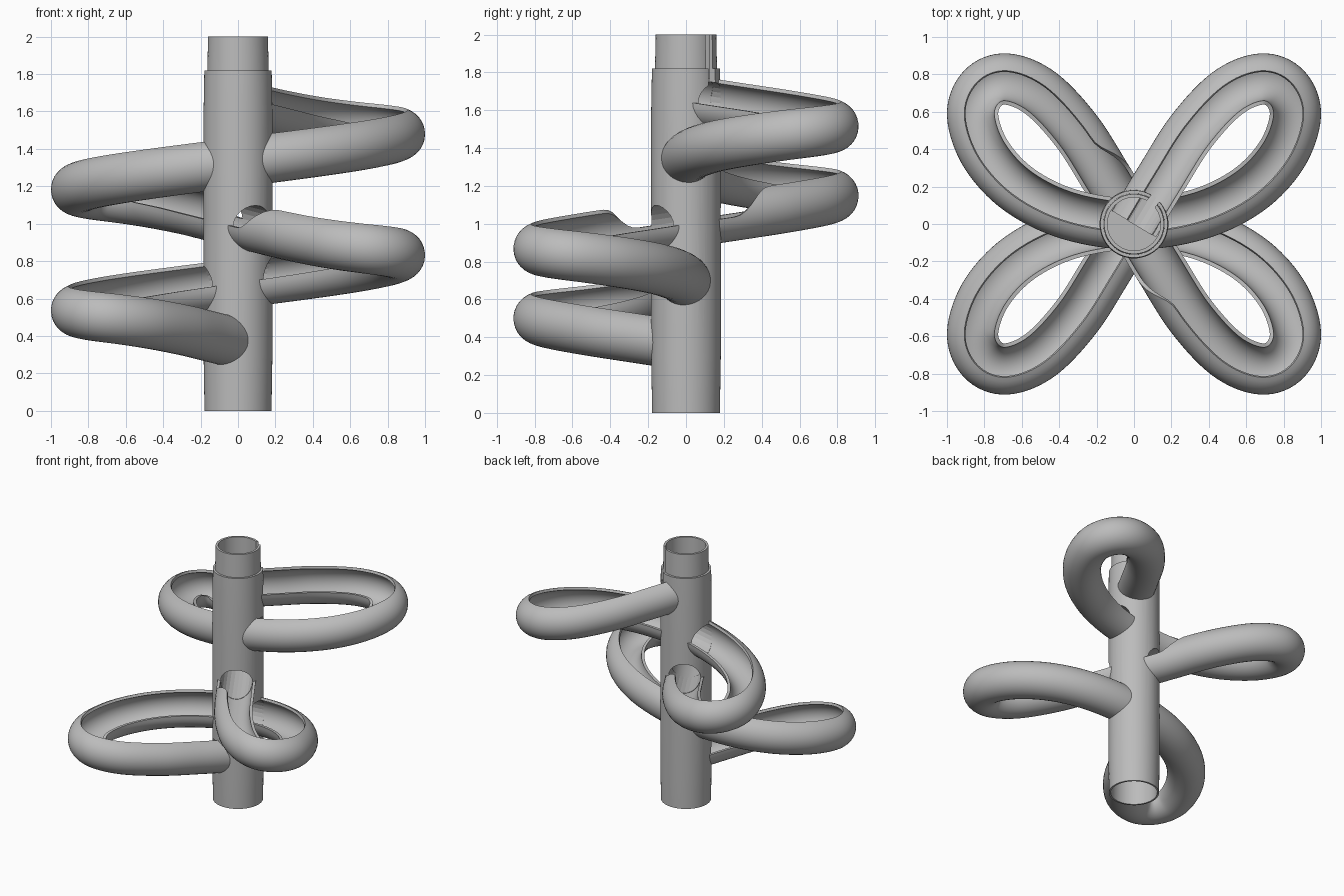
import bpy, bmesh, math
from mathutils import Vector

cube = bpy.data.objects.get("Cube")
if cube:
    bpy.data.objects.remove(cube, do_unlink=True)

grey = bpy.data.materials.new("plain grey")
grey.use_nodes = True
grey.diffuse_color = (0.5, 0.5, 0.5, 1)
grey.node_tree.nodes["Principled BSDF"].inputs["Base Color"].default_value = (0.5, 0.5, 0.5, 1)

OUTER, INNER = 0.137, 0.116       # channel radii
TOP_Z, END_Z = 1.655, 0.36        # centre height at the start and end


def finish(bm, name):
    bmesh.ops.recalc_face_normals(bm, faces=bm.faces)
    mesh = bpy.data.meshes.new(name)
    bm.to_mesh(mesh)
    bm.free()
    mesh.materials.append(grey)
    obj = bpy.data.objects.new(name, mesh)
    bpy.context.collection.objects.link(obj)
    return obj


def skin(rings, name):
    """Bridge closed rings into a capped tube."""
    bm = bmesh.new()
    loops = [[bm.verts.new(p) for p in ring] for ring in rings]
    n = len(loops[0])
    for a, b in zip(loops, loops[1:]):
        for i in range(n):
            j = (i + 1) % n
            bm.faces.new((a[i], a[j], b[j], b[i]))
    bm.faces.new(loops[0])
    bm.faces.new(loops[-1])
    return finish(bm, name)


def shade(obj):
    bpy.ops.object.select_all(action='DESELECT')
    obj.select_set(True)
    bpy.context.view_layer.objects.active = obj
    bpy.ops.object.shade_smooth_by_angle(angle=math.radians(35))


# Path: one petal, mirrored into four, descending at an even slope
petal = [(0, 0), (0.15, 0.25), (0.31, 0.5), (0.5, 0.7), (0.68, 0.775), (0.81, 0.725),
         (0.863, 0.58), (0.79, 0.37), (0.61, 0.18), (0.34, 0.05)]
there = petal + [(0, 0)]
back = there[::-1]
keys = []
for source, sx, sy in ((there, 1, 1), (back, -1, 1), (there, 1, -1), (back, -1, -1)):
    keys += [Vector((sx * x, sy * y, 0)) for x, y in source[:-1]]
keys.append(Vector((0, 0, 0)))

STEPS = 8
padded = [-keys[1]] + keys + [-keys[-2]]
path = []
for p0, p1, p2, p3 in zip(padded, padded[1:], padded[2:], padded[3:]):
    for k in range(STEPS):
        t = k / STEPS
        path.append(0.5 * (2 * p1 + (p2 - p0) * t + (2 * p0 - 5 * p1 + 4 * p2 - p3) * t * t
                           + (3 * p1 - p0 - 3 * p2 + p3) * t ** 3))
path.append(keys[-1].copy())
travel = [0]
for a, b in zip(path, path[1:]):
    travel.append(travel[-1] + (b - a).length)
for p, d in zip(path, travel):
    p.z = TOP_Z + (END_Z - TOP_Z) * d / travel[-1]

# Channel: open section whose high wall stays on the outside of each bend
SEG = 24
UP = Vector((0, 0, 1))
channel_rings, bore_rings = [], []
for i, p in enumerate(path):
    ahead = path[min(i + 1, len(path) - 1)] - path[max(i - 1, 0)]
    side = Vector((-ahead.y, ahead.x, 0)).normalized()
    t = 4 * travel[i] / travel[-1]
    u = min(1, max(0, (abs(t - 2) - 0.09) / 0.11))
    wall = math.radians(71) * u * u * (3 - 2 * u)
    lo, hi = (-math.pi, wall) if t < 2 else (-math.pi - wall, 0)
    angles = [lo + (hi - lo) * k / SEG for k in range(SEG + 1)]

    def ring(radius, values):
        return [p + radius * (math.cos(a) * side + math.sin(a) * UP) for a in values]

    channel_rings.append(ring(OUTER, angles) + ring(INNER, angles[::-1]))
    bore_rings.append(ring(INNER - 0.002, [math.tau * k / SEG for k in range(SEG)]))
channel = skin(channel_rings, "spiral_channel")
shade(channel)

# Central column: lathed body with a neck on top and sockets at both ends
profile = [(0.142, 1.64), (0.142, 2), (0.16, 2), (0.164, 1.82), (0.18, 1.82), (0.184, 1.6),
           (0.184, 0.3), (0.179, 0), (0.166, 0), (0.166, 0.2), (0.142, 0.2), (0.142, 0.36)]
SIDES = 64
bm = bmesh.new()
rows = [[bm.verts.new((r * math.cos(math.tau * k / SIDES), r * math.sin(math.tau * k / SIDES), z))
         for k in range(SIDES)] for r, z in profile]
for a, b in zip(rows, rows[1:]):
    for k in range(SIDES):
        j = (k + 1) % SIDES
        bm.faces.new((a[k], a[j], b[j], b[k]))
bm.faces.new(rows[0])
bm.faces.new(rows[-1])
column = finish(bm, "central_column")

# Cutters: ball passage through the column and the slot in the neck
passage = skin(bore_rings, "passage_cutter")
bm = bmesh.new()
bmesh.ops.create_cube(bm, size=1)
slot = finish(bm, "slot_cutter")
slot.scale = (0.12, 0.055, 0.4)
slot.rotation_euler.z = math.radians(50)
slot.location = (0.16 * math.cos(slot.rotation_euler.z), 0.16 * math.sin(slot.rotation_euler.z), 1.93)
for cutter in (passage, slot):
    cutter.hide_render = True
    cutter.hide_viewport = True
    mod = column.modifiers.new(cutter.name, 'BOOLEAN')
    mod.operation = 'DIFFERENCE'
    mod.solver = 'EXACT'
    mod.object = cutter
shade(column)
